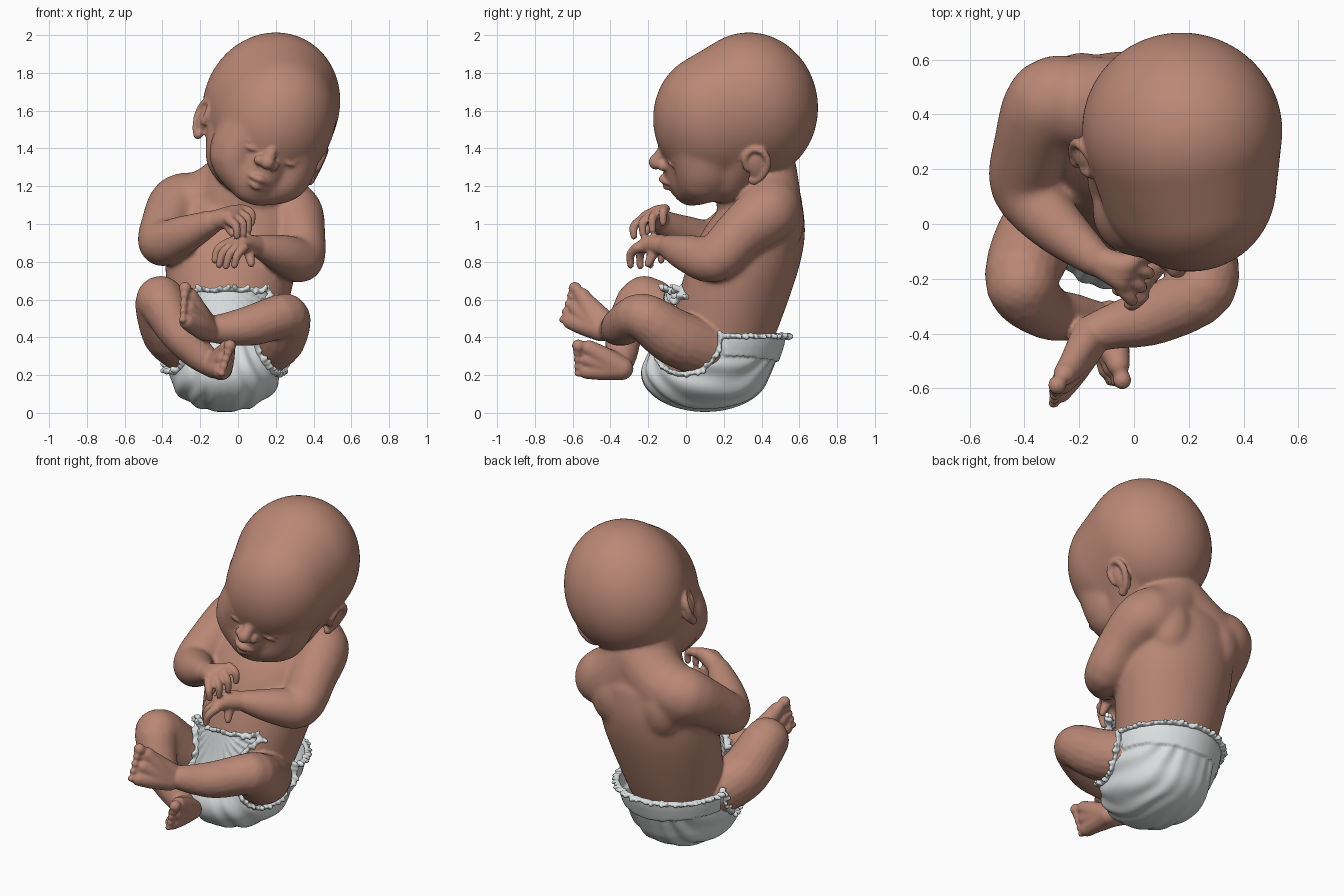
import bpy, bmesh, math, random
from mathutils import Vector, Matrix, noise

if "Cube" in bpy.data.objects:
    bpy.data.objects.remove(bpy.data.objects["Cube"])

random.seed(4)


def material(name, rgb):
    m = bpy.data.materials.new(name)
    m.diffuse_color = (*rgb, 1)
    m.use_nodes = True
    m.node_tree.nodes["Principled BSDF"].inputs["Base Color"].default_value = m.diffuse_color
    return m


SKIN = material("warm skin", (0.49, 0.245, 0.18))
CLOTH = material("white cloth", (0.72, 0.75, 0.75))


def chain(bm, keys, mat=None, steps=4, sub=3):
    """Smooth spline of ellipsoids, (x,y,z,r) or (x,y,z,rx,ry,rz), joined by convex hulls."""
    keys = [list(k) if len(k) == 6 else [*k[:3], k[3], k[3], k[3]] for k in keys]
    ring = []
    if len(keys) == 1:
        ring, sub = keys * 2, 5
    else:
        for i in range(len(keys) - 1):
            p0, p1 = keys[max(i - 1, 0)], keys[i]
            p2, p3 = keys[i + 1], keys[min(i + 2, len(keys) - 1)]
            for s in range(steps):
                t = s / steps
                ring.append([0.5 * (2 * b + (c - a) * t + (2 * a - 5 * b + 4 * c - d) * t * t
                             + (3 * b - a - 3 * c + d) * t ** 3)
                             for a, b, c, d in zip(p0, p1, p2, p3)])
        ring.append(keys[-1])
    for a, b in zip(ring, ring[1:]):
        tmp = bmesh.new()
        for k in ([a] if a is b else [a, b]):
            m = Matrix.Translation(k[:3]) @ Matrix.Diagonal((*k[3:], 1))
            bmesh.ops.create_icosphere(tmp, subdivisions=sub, radius=1, matrix=m)
        if a is not b:
            bmesh.ops.delete(tmp, geom=tmp.faces[:] + tmp.edges[:], context='EDGES_FACES')
            bmesh.ops.convex_hull(tmp, input=tmp.verts[:])
            loose = [v for v in tmp.verts if not v.link_faces]
            bmesh.ops.delete(tmp, geom=loose, context='VERTS')
            bmesh.ops.recalc_face_normals(tmp, faces=tmp.faces[:])
        if mat:
            bmesh.ops.transform(tmp, matrix=mat, verts=tmp.verts[:])
        me = bpy.data.meshes.new("tmp")
        tmp.to_mesh(me)
        tmp.free()
        bm.from_mesh(me)
        bpy.data.meshes.remove(me)


def apply_mod(ob, kind, **settings):
    bpy.context.view_layer.objects.active = ob
    mod = ob.modifiers.new(kind, kind)
    for k, v in settings.items():
        setattr(mod, k, v)
    bpy.ops.object.modifier_apply(modifier=mod.name)


def keep_outer(me):
    """Drop hidden inner shells, keeping the largest connected surface."""
    bm = bmesh.new()
    bm.from_mesh(me)
    seen, best = set(), set()
    for v in bm.verts:
        if v in seen:
            continue
        seen.add(v)
        stack, isle = [v], {v}
        while stack:
            for e in stack.pop().link_edges:
                for w in e.verts:
                    if w not in seen:
                        seen.add(w)
                        isle.add(w)
                        stack.append(w)
        best = isle if len(isle) > len(best) else best
    bmesh.ops.delete(bm, geom=[v for v in bm.verts if v not in best], context='VERTS')
    bm.to_mesh(me)
    bm.free()


def fuse(name, bm, voxel, smooth, mat, outer=True, limit=185000):
    """Merge all overlapping volumes into one smooth skin."""
    me = bpy.data.meshes.new(name)
    bm.to_mesh(me)
    bm.free()
    ob = bpy.data.objects.new(name, me)
    bpy.context.collection.objects.link(ob)
    apply_mod(ob, 'REMESH', mode='VOXEL', voxel_size=voxel)
    if outer:
        keep_outer(ob.data)
    apply_mod(ob, 'SMOOTH', factor=0.5, iterations=smooth)
    tris = sum(len(p.vertices) - 2 for p in ob.data.polygons)
    if tris > limit:
        apply_mod(ob, 'DECIMATE', ratio=limit / tris)
    ob.data.materials.clear()
    ob.data.materials.append(mat)
    ob.data.shade_smooth()
    return ob


def soften(bm, target, voxel, smooth):
    """Blend rough volumes softly and add the result to the target."""
    ob = fuse("blend", bm, voxel, smooth, SKIN)
    target.from_mesh(ob.data)
    bpy.data.objects.remove(ob)


def lerp(a, b, t):
    return Vector(a).lerp(Vector(b), t)


def hand(bm, wrist, palm, first, last, mid, tip, thumb):
    """Palm, four curled fingers and a thumb."""
    for t in (0, 0.5, 1):
        k = lerp(first, last, 0.1 + 0.8 * t)
        chain(bm, [(*wrist, 0.056), (*lerp(palm, k, 0.35), 0.048), (*k, 0.03)])
    for i in range(4):
        k = lerp(first, last, i / 3)
        l = (0.9, 1.05, 1.0, 0.85)[i]
        splay = (k - lerp(first, last, 0.5)) * 0.25
        chain(bm, [(*k, 0.027), (*(k + Vector(mid) * l + splay), 0.023),
                   (*(k + Vector(tip) * l + splay), 0.019)])
    chain(bm, [(*palm, 0.04), (*lerp(palm, thumb, 0.6), 0.028), (*thumb, 0.02)])


def foot(bm, ankle, heel, big, little, ahead):
    """Heel, sole and five toes; big and little are the ends of the toe row."""
    ahead = Vector(ahead)
    for t in (0, 0.5, 1):
        ball = lerp(big, little, 0.08 + 0.84 * t) - ahead * 0.95
        chain(bm, [(*heel, 0.062), (*lerp(heel, ball, 0.55), 0.055), (*ball, 0.042)])
        chain(bm, [(*ankle, 0.067), (*ball, 0.038)])
    for i in range(5):
        k = lerp(big, little, i / 4) + ahead * (0.2 - 0.25 * max(0, i - 1) / 3)
        r = (0.034, 0.024, 0.022, 0.021, 0.02)[i]
        chain(bm, [(*(k - ahead), r * 0.7), (*(k - ahead * .3), r * 0.8), (*k, r)])


# torso with shoulder blades, neck and arms, softly blended
trunk = bmesh.new()
chain(trunk, [(-.02, .42, 1.08, .34, .2, .14), (-.03, .36, .94, .345, .27, .15),
              (-.04, .295, .75, .345, .295, .15), (-.06, .2, .45, .29, .28, .18),
              (-.07, .12, .25, .25, .26, .19)], sub=4)
for s in (-1, 1):
    chain(trunk, [(-.02 + s * .17, .5, 1.02, .14, .125, .19)])
    chain(trunk, [(.06, .4, 1.27, .19), (.02 + s * .13, .43, 1.14, .18), (-.01 + s * .26, .44, 1.08, .17)])
chain(trunk, [(.1, .35, 1.4, .22), (.06, .36, 1.25, .225), (0, .38, 1.12, .22)])
chain(trunk, [(-.2, .44, 1.1, .165), (-.305, .44, 1.1, .165), (-.375, .29, 1.0, .138),
              (-.4, .14, .9, .125), (-.29, 0, .94, .104), (-.14, -.13, 1.01, .066)])
chain(trunk, [(.18, .44, 1.06, .165), (.28, .43, 1.06, .165), (.325, .29, .95, .138),
              (.33, .15, .815, .125), (.24, .02, .84, .104), (.12, -.09, .88, .066)])
body = bmesh.new()
soften(trunk, body, .013, 14)

hand(body, (-.14, -.13, 1.01), (-.07, -.17, 1.035), (.015, -.11, 1.08), (-.045, -.235, 1.02),
     (.05, -.03, -.03), (.055, -.03, -.09), (-.03, -.22, .95))
hand(body, (.12, -.09, .88), (.05, -.15, .9), (-.05, -.13, .9), (.03, -.26, .875),
     (-.05, -.02, -.04), (-.07, -.02, -.105), (.07, -.2, .79))

# legs, crossed at the ankles
chain(body, [(.13, .1, .34, .15), (.21, -.06, .4, .15), (.25, -.23, .51, .122),
             (.08, -.33, .465, .108), (-.06, -.37, .445, .085), (-.16, -.4, .445, .066)])
foot(body, (-.16, -.4, .445), (-.17, -.45, .44), (-.275, -.58, .655), (-.295, -.655, .495),
     (-.025, -.04, .025))
chain(body, [(-.26, .1, .35, .15), (-.36, -.06, .43, .15), (-.41, -.22, .595, .13),
             (-.32, -.32, .43, .1), (-.22, -.34, .32, .085), (-.13, -.35, .25, .066)])
foot(body, (-.13, -.35, .25), (-.09, -.34, .235), (-.045, -.56, .355), (-.085, -.575, .21),
     (.01, -.05, .0))

# head, in its own tilted frame with the origin between the ears
X = Vector((.908, .193, -.372)).normalized()
Y = Vector((-.12, .97, .2))
Y = (Y - X * X.dot(Y)).normalized()
Z = X.cross(Y)
HEAD = Matrix.Translation((.115, .295, 1.425)) @ Matrix((X, Y, Z)).transposed().to_4x4()
head = bmesh.new()


def face(*keys, bm=None, sub=3):
    chain(bm or body, keys, HEAD, sub=sub)


# skull, jaw, cheeks, muzzle and chin, softly blended
face((0, -.125, .165, .315, .325, .365), (-.01, .08, .2, .36, .355, .395), bm=head, sub=5)
face((0, .0, .05, .32, .26, .2), (0, -.12, -.1, .275, .24, .18), bm=head, sub=4)
face((0, -.31, .0, .13, .125, .1), (0, -.315, -.12, .13, .12, .1), (0, -.315, -.2, .085, .085, .075), bm=head)
for s in (-1, 1):
    face((s * .12, -.2, .1, .16, .2, .14), (s * .145, -.24, -.08, .135, .155, .125),
         (s * .03, -.31, -.185, .09), bm=head)
soften(head, body, .012, 16)

# nose and lips
face((-.005, -.41, .09, .024), (-.01, -.43, .04, .028), (-.014, -.465, -.01, .04))
face((-.06, -.425, -.118, .012), (-.01, -.446, -.112, .02), (.045, -.425, -.118, .012))
face((-.045, -.415, -.152, .013), (-.01, -.43, -.155, .021), (.03, -.415, -.152, .013))
for s in (-1, 1):
    face((s * .042 - .012, -.438, -.02, .028))               # nostril
    face((s * .115, -.362, .05, .068, .045, .034))           # upper eyelid
    face((s * .115, -.355, .005, .062, .045, .022))          # lower eyelid
    face((s * .055, -.406, .03, .008), (s * .115, -.406, .018, .011),
         (s * .175, -.365, .026, .008))                      # lash line
    # ear: flat plate, rolled rim and lobe
    face((s * .325, .02, .0, .03, .055, .085))
    rim = [(-.035, .0), (-.04, .06), (.0, .1), (.055, .085), (.075, .02), (.04, -.05), (-.01, -.085)]
    face(*[(s * (.33 + .3 * max(0, y + .01)), y, z, .019) for y, z in rim])
    face((s * .325, -.012, -.075, .024, .028, .028))

fuse("baby_body", body, 0.009, 3, SKIN)

# nappy: full pad, then waist and leg openings are cut away
pad = bmesh.new()
chain(pad, [(-.07, .1, .21, .295, .34, .205), (-.06, .17, .38, .325, .34, .15),
            (-.05, .22, .64, .305, .335, .1)], sub=4)
nappy = fuse("nappy", pad, 0.012, 6, CLOTH, limit=60000)
bm = bmesh.new()
bm.from_mesh(nappy.data)
bm.normal_update()
normals = [v.normal.copy() for v in bm.verts]
for v, n in zip(bm.verts, normals):
    x, y, z = v.co
    # gathered folds fanning under the seat, and a raised band across the back
    fan = math.atan2(abs(x + .07), .7 - z)
    fold = .006 * math.sin(34 * fan + 5 * y + 2.5 * noise.noise(v.co * 4)) * min(1, abs(x + .07) * 8)
    band = .014 if y > .2 and z > .27 + .1 * abs(x + .06) else 0
    v.co += n * (band if band else fold)


def waist(co):
    a = math.atan2(co.y - .2, co.x + .06)
    return .42 + .24 * min(1, 1.4 * max(0, -math.sin(a)))


LEGS = (Vector((.3, -.05, .42)), Vector((-.44, -.05, .43)))
cut = [v for v in bm.verts if v.co.z > waist(v.co) or any((v.co - c).length < .225 for c in LEGS)]
bmesh.ops.delete(bm, geom=cut, context='VERTS')
for _ in range(4):
    edge = [v for v in bm.verts if v.is_boundary]
    bmesh.ops.smooth_vert(bm, verts=edge, factor=.5, use_axis_x=True, use_axis_y=True, use_axis_z=True)
bm.normal_update()

# ruffled trim following every cut edge
trim = bmesh.new()
kept = []
for v in [v for v in bm.verts if v.is_boundary]:
    bmesh.ops.create_icosphere(trim, subdivisions=2, radius=.014, matrix=Matrix.Translation(v.co))
    if all((v.co - k).length > .024 for k in kept):
        kept.append(v.co.copy())
        tilt = v.normal + Vector([random.uniform(-.5, .5) for _ in range(3)])
        m = (Matrix.Translation(v.co + v.normal * random.uniform(.004, .02))
             @ tilt.to_track_quat('Z', 'Y').to_matrix().to_4x4() @ Matrix.Diagonal((.7, .9, 1.5, 1)))
        bmesh.ops.create_icosphere(trim, subdivisions=2, radius=random.uniform(.014, .021), matrix=m)
bm.to_mesh(nappy.data)
bm.free()
nappy.data.shade_smooth()
fuse("nappy_ruffle", trim, 0.007, 2, CLOTH, outer=False, limit=40000)
